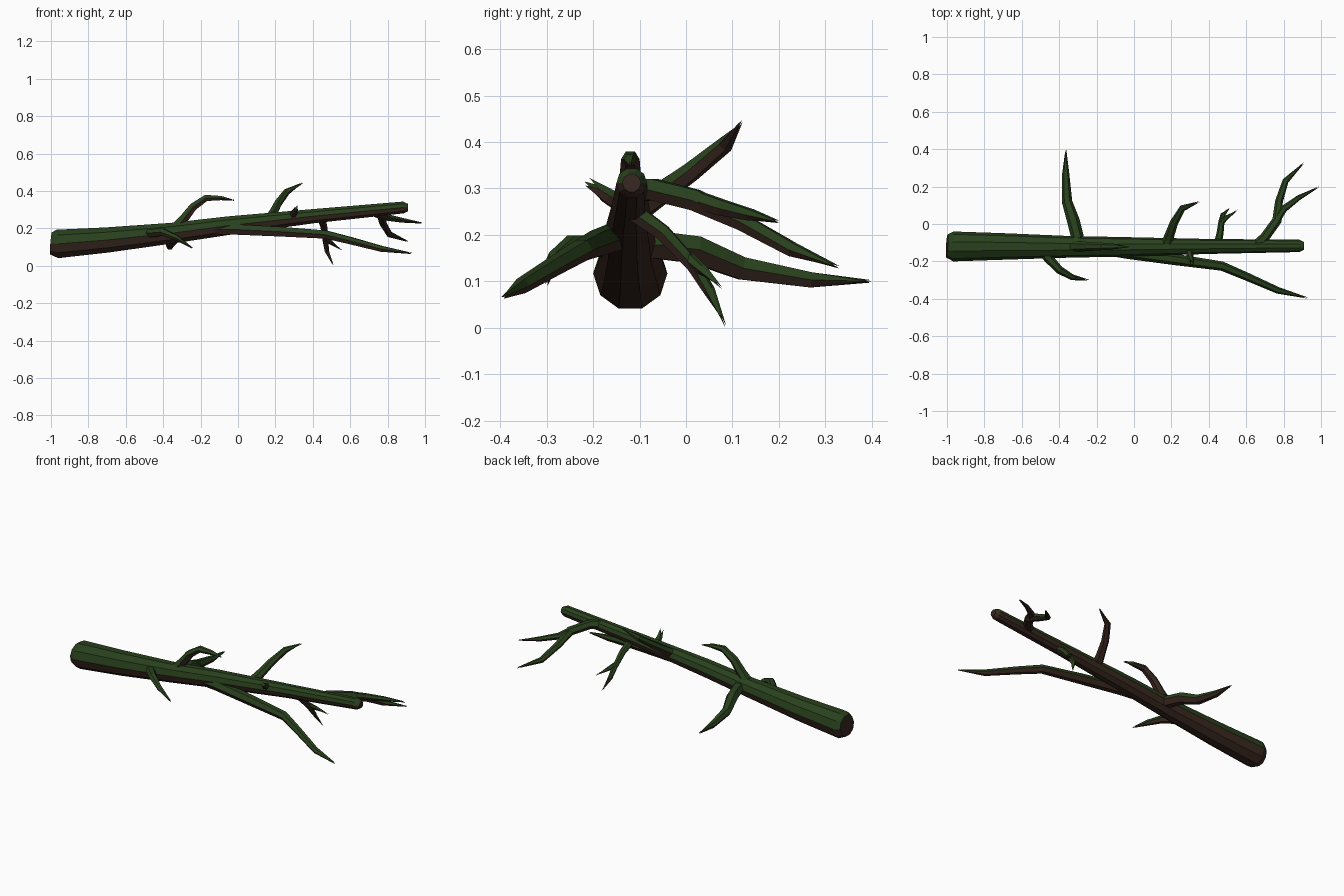
import bpy, bmesh, math
from mathutils import Vector


def material(name, rgb):
    m = bpy.data.materials.new(name)
    m.diffuse_color = (*rgb, 1)
    return m


moss = material("moss", (0.022, 0.052, 0.012))
bark = material("bark", (0.040, 0.020, 0.014))


def limb(name, path, sides, frayed=True):
    """Flat-faced tube through (x, y, z, radius) points; mossy on its upper faces."""
    bm = bmesh.new()
    pts = [Vector(p[:3]) for p in path]
    rings = []
    for i, p in enumerate(pts):
        t = (pts[min(i + 1, len(pts) - 1)] - pts[max(i - 1, 0)]).normalized()
        side = t.cross(Vector((0, 0, 1))).normalized()
        up = side.cross(t)
        ring = []
        for k in range(sides):
            a = 2 * math.pi * k / sides
            v = p + path[i][3] * (math.cos(a) * side + math.sin(a) * up)
            # splintered tip: every other corner falls short
            if frayed and i == len(pts) - 1 and k % 2:
                v -= t * 0.03
            ring.append(bm.verts.new(v))
        rings.append(ring)
    for a, b in zip(rings, rings[1:]):
        for k in range(sides):
            n = (k + 1) % sides
            bm.faces.new((a[k], a[n], b[n], b[k]))
    bm.faces.new(rings[0])
    bm.faces.new(rings[-1])
    bmesh.ops.recalc_face_normals(bm, faces=bm.faces)
    for f in bm.faces:
        f.material_index = 0 if f.normal.z > 0.12 else 1
    me = bpy.data.meshes.new(name)
    bm.to_mesh(me)
    bm.free()
    me.materials.append(moss)
    me.materials.append(bark)
    ob = bpy.data.objects.new(name, me)
    bpy.context.collection.objects.link(ob)


# main log with chamfered ends
limb("main_log", [
    (-1.0, -0.118, 0.12, 0.062), (-0.965, -0.12, 0.117, 0.080),
    (-0.70, -0.12, 0.138, 0.071), (-0.35, -0.122, 0.175, 0.058),
    (-0.05, -0.122, 0.215, 0.052), (0.40, -0.12, 0.265, 0.040),
    (0.885, -0.117, 0.312, 0.033), (0.91, -0.117, 0.312, 0.020)], 10, False)

# long fork on the front side
limb("long_fork", [
    (-0.22, -0.125, 0.19, 0.030), (-0.03, -0.155, 0.195, 0.032),
    (0.22, -0.19, 0.183, 0.030), (0.47, -0.225, 0.167, 0.025),
    (0.60, -0.28, 0.135, 0.022), (0.77, -0.355, 0.09, 0.018),
    (0.93, -0.395, 0.066, 0.004)], 6)

# upright twig bending along the log
limb("upper_twig", [
    (-0.34, -0.12, 0.19, 0.036), (-0.29, -0.12, 0.25, 0.028),
    (-0.24, -0.12, 0.315, 0.024), (-0.17, -0.12, 0.363, 0.020),
    (-0.09, -0.12, 0.362, 0.013), (-0.02, -0.12, 0.350, 0.003)], 6)

# thick branch to the back
limb("back_branch", [
    (-0.29, -0.13, 0.18, 0.035), (-0.305, -0.06, 0.178, 0.034),
    (-0.325, 0.02, 0.168, 0.034), (-0.358, 0.12, 0.128, 0.028),
    (-0.365, 0.27, 0.103, 0.019), (-0.365, 0.40, 0.10, 0.003)], 6)

# short front twig
limb("front_twig", [
    (-0.50, -0.12, 0.17, 0.032), (-0.46, -0.18, 0.175, 0.026),
    (-0.40, -0.245, 0.180, 0.022), (-0.33, -0.285, 0.150, 0.016),
    (-0.24, -0.30, 0.092, 0.003)], 6)

# rising twig on the back side
limb("rising_twig", [
    (0.17, -0.12, 0.245, 0.032), (0.19, -0.06, 0.285, 0.026),
    (0.215, 0.01, 0.335, 0.022), (0.26, 0.085, 0.395, 0.018),
    (0.35, 0.12, 0.445, 0.003)], 6)

# forked branch near the thin end
limb("end_branch", [
    (0.65, -0.12, 0.295, 0.030), (0.70, -0.07, 0.298, 0.026),
    (0.765, 0.02, 0.275, 0.026), (0.775, 0.12, 0.228, 0.021),
    (0.81, 0.23, 0.168, 0.017), (0.91, 0.33, 0.130, 0.003)], 6)
limb("end_branch_fork", [
    (0.755, 0.01, 0.28, 0.022), (0.80, 0.08, 0.258, 0.019),
    (0.88, 0.14, 0.243, 0.014), (0.99, 0.20, 0.228, 0.003)], 6)

# hanging forked twig
limb("hanging_twig", [
    (0.445, -0.12, 0.255, 0.022), (0.46, -0.05, 0.205, 0.019),
    (0.468, 0.015, 0.135, 0.016), (0.475, 0.05, 0.08, 0.013),
    (0.51, 0.085, 0.003, 0.002)], 6)
limb("hanging_twig_fork", [
    (0.465, 0.005, 0.15, 0.015), (0.495, 0.035, 0.125, 0.012),
    (0.555, 0.077, 0.085, 0.002)], 6)

# small broken stub
limb("stub", [
    (0.29, -0.12, 0.255, 0.022), (0.30, -0.17, 0.285, 0.018),
    (0.315, -0.215, 0.315, 0.011)], 6)
